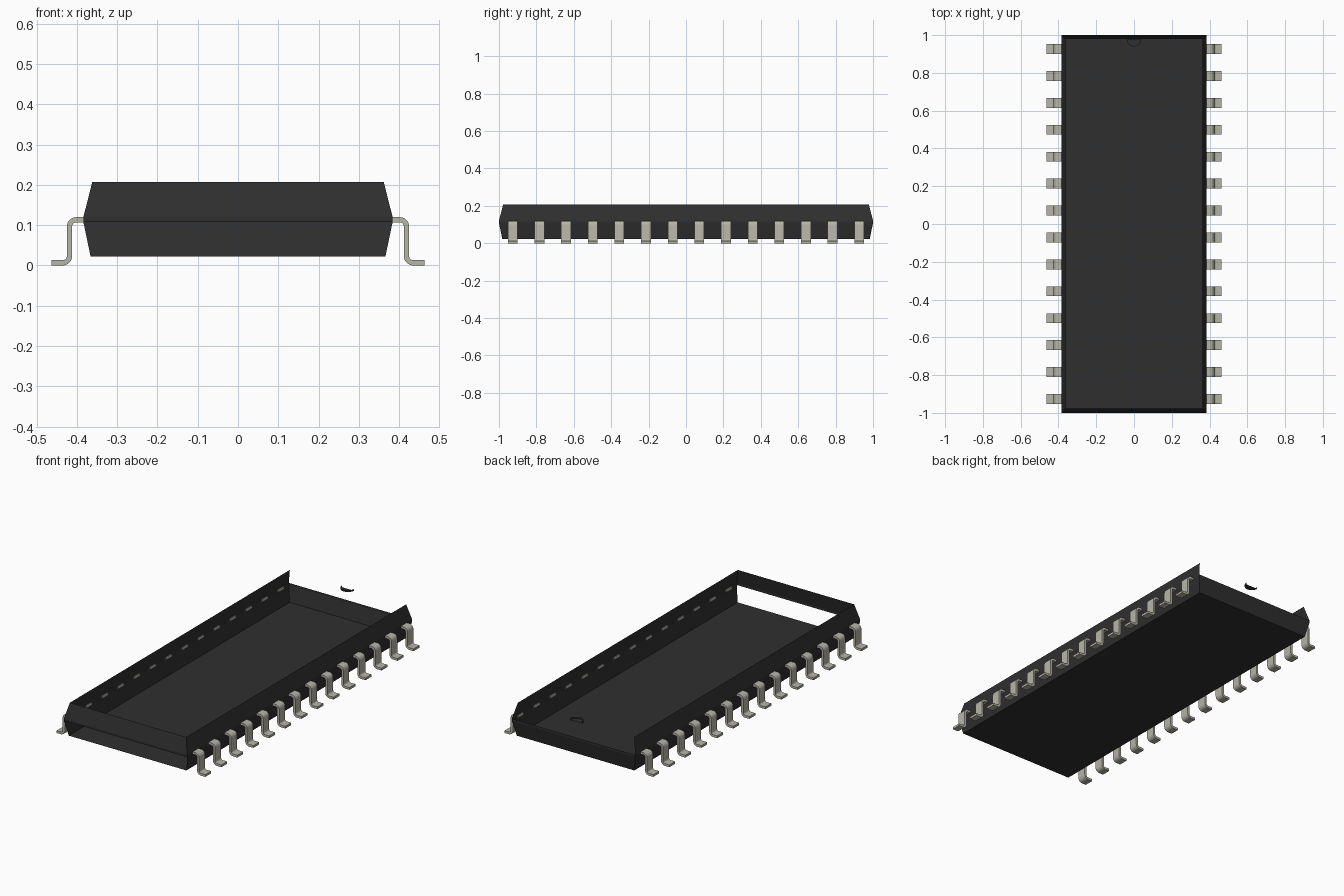
import bpy
import bmesh
import math

cube = bpy.data.objects.get("Cube")
if cube:
    bpy.data.objects.remove(cube, do_unlink=True)


def make_material(name, colour):
    mat = bpy.data.materials.new(name)
    mat.use_nodes = True
    mat.diffuse_color = (*colour, 1)
    mat.node_tree.nodes["Principled BSDF"].inputs["Base Color"].default_value = (*colour, 1)
    return mat


black = make_material("black_plastic", (0.028, 0.028, 0.028))
metal = make_material("tinned_metal", (0.47, 0.46, 0.39))


def add_object(name, bm, mat):
    mesh = bpy.data.meshes.new(name)
    bm.to_mesh(mesh)
    bm.free()
    obj = bpy.data.objects.new(name, mesh)
    mesh.materials.append(mat)
    bpy.context.collection.objects.link(obj)
    return obj


def ring(bm, x, y, z):
    """Rectangle of four vertices, starting at the front."""
    corners = ((-1, -1), (1, -1), (1, 1), (-1, 1))
    return [bm.verts.new((x * sx, y * sy, z)) for sx, sy in corners]


FRONT, RIGHT, BACK, LEFT = range(4)


def shell(name, low, high, sides, floor=False):
    """Thin sloping walls between two rectangles, on the chosen sides."""
    bm = bmesh.new()
    a, b = ring(bm, *low), ring(bm, *high)
    for i in sides:
        j = (i + 1) % 4
        bm.faces.new((a[i], a[j], b[j], b[i]))
    if floor:
        bm.faces.new(a[::-1])
    return add_object(name, bm, black)


# Body: open-topped casing in two sloping halves around a narrow seam
bottom = (0.366, 0.982, 0.022)
seam_low = (0.384, 1.0, 0.108)
seam_high = (0.384, 1.0, 0.12)
top = (0.362, 0.978, 0.207)
shell("lower_casing", bottom, seam_low, (RIGHT, BACK, LEFT), floor=True)
shell("seam_band", seam_low, seam_high, (FRONT, RIGHT, BACK, LEFT))
shell("upper_casing", seam_high, top, (FRONT, RIGHT, LEFT))


def arc(cx, cz, radius, start, end, steps=5):
    angles = [math.radians(start + (end - start) * i / steps) for i in range(steps + 1)]
    return [(cx + radius * math.cos(a), cz + radius * math.sin(a)) for a in angles]


# Orientation notch: shallow half-round pocket at the back edge
bm = bmesh.new()
rim = arc(0, 0.978, 0.038, 180, 360, 12)
low = [bm.verts.new((x, y, 0.197)) for x, y in rim]
high = [bm.verts.new((x, y, 0.207)) for x, y in rim]
bm.faces.new(low)
for i in range(len(rim) - 1):
    bm.faces.new((low[i], high[i], high[i + 1], low[i + 1]))
add_object("orientation_notch", bm, black)

# Leads: bent strip profile, extruded across its width
THICK, BEND = 0.013, 0.01
OUTER = THICK + BEND
profile = [(0.38, 0.107), (0.38, 0.12)]
profile += arc(0.402, 0.097, OUTER, 90, 0)
profile += arc(0.435, 0.023, BEND, 180, 270)
profile += [(0.463, THICK), (0.463, 0)]
profile += arc(0.435, 0.023, OUTER, 270, 180)
profile += arc(0.402, 0.097, BEND, 0, 90)

COUNT, PITCH, WIDTH = 14, 0.1425, 0.052
for side, label in ((1, "left"), (-1, "right")):
    for n in range(COUNT):
        y = (n - (COUNT - 1) / 2) * PITCH
        bm = bmesh.new()
        face = bm.faces.new([bm.verts.new((side * x, y - WIDTH / 2, z)) for x, z in profile])
        result = bmesh.ops.extrude_face_region(bm, geom=[face])
        moved = [v for v in result["geom"] if isinstance(v, bmesh.types.BMVert)]
        bmesh.ops.translate(bm, vec=(0, WIDTH, 0), verts=moved)
        bmesh.ops.recalc_face_normals(bm, faces=bm.faces)
        lead = add_object(f"{label}_lead_{n + 1}", bm, metal)
        for poly in lead.data.polygons:
            poly.use_smooth = True
        lead.data.set_sharp_from_angle(angle=math.radians(30))
